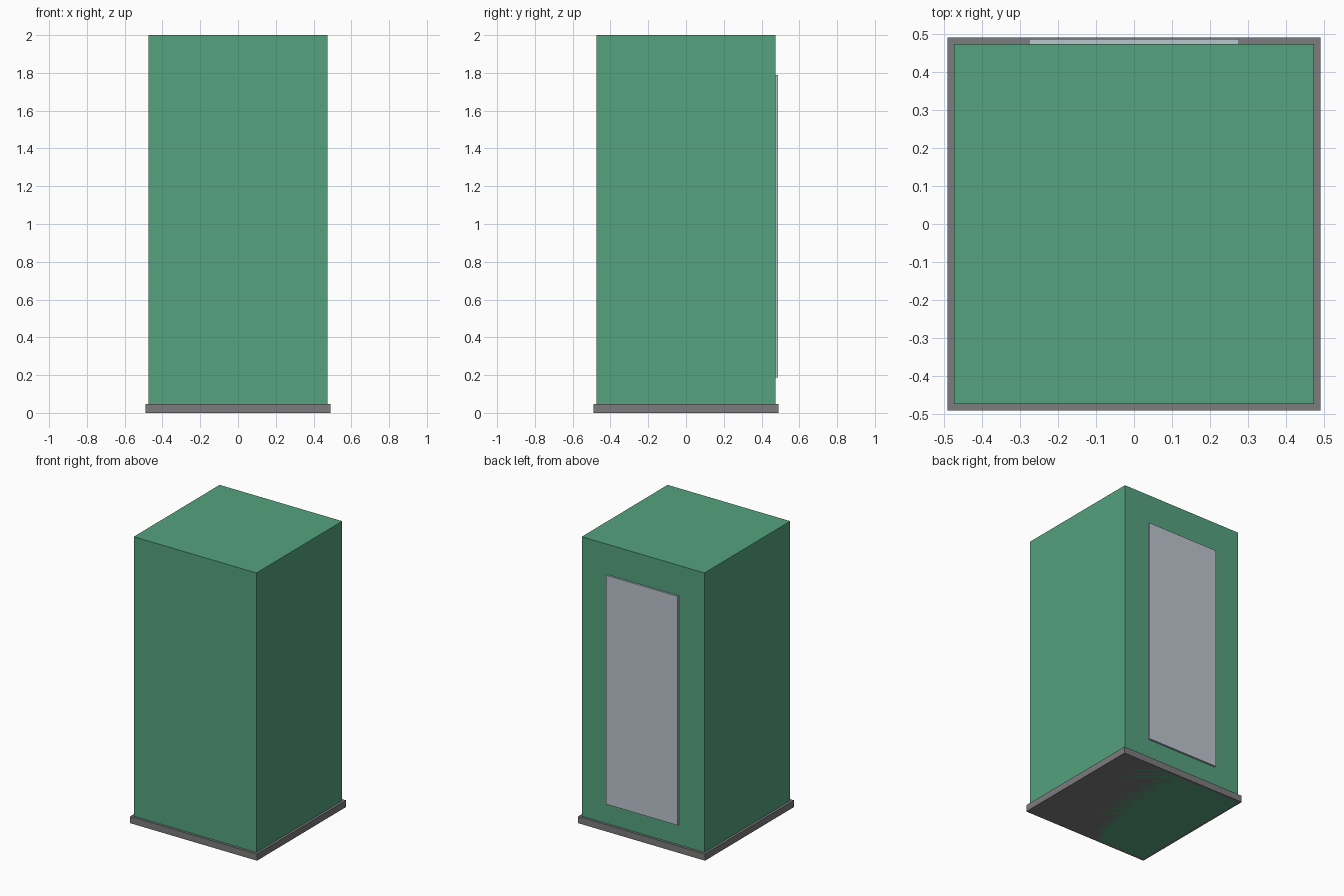
import bpy

if "Cube" in bpy.data.objects:
    bpy.data.objects.remove(bpy.data.objects["Cube"])


def paint(name, rgb):
    mat = bpy.data.materials.new(name)
    mat.diffuse_color = (*rgb, 1)
    mat.use_nodes = True
    mat.node_tree.nodes["Principled BSDF"].inputs["Base Color"].default_value = mat.diffuse_color
    return mat


def box(name, lo, hi, mat=None):
    """Axis-aligned box between two corners."""
    centre = [(a + b) / 2 for a, b in zip(lo, hi)]
    bpy.ops.mesh.primitive_cube_add(size=1, location=centre)
    obj = bpy.context.object
    obj.name = name
    obj.scale = [b - a for a, b in zip(lo, hi)]
    bpy.ops.object.transform_apply(location=False, rotation=False, scale=True)
    if mat:
        obj.data.materials.append(mat)
    return obj


green = paint("green_paint", (0.09, 0.36, 0.21))
pale = paint("pale_panel", (0.50, 0.56, 0.62))
dark = paint("dark_base", (0.20, 0.20, 0.21))

# Cabinet body, standing inside the low plinth
box("cabinet_body", (-0.474, -0.474, 0), (0.474, 0.474, 2), green)

# Plinth round the foot
box("plinth", (-0.491, -0.491, 0), (0.491, 0.491, 0.047), dark)

# Thin raised panel on the back
box("back_panel", (-0.277, 0.47, 0.188), (0.277, 0.487, 1.788), pale)
